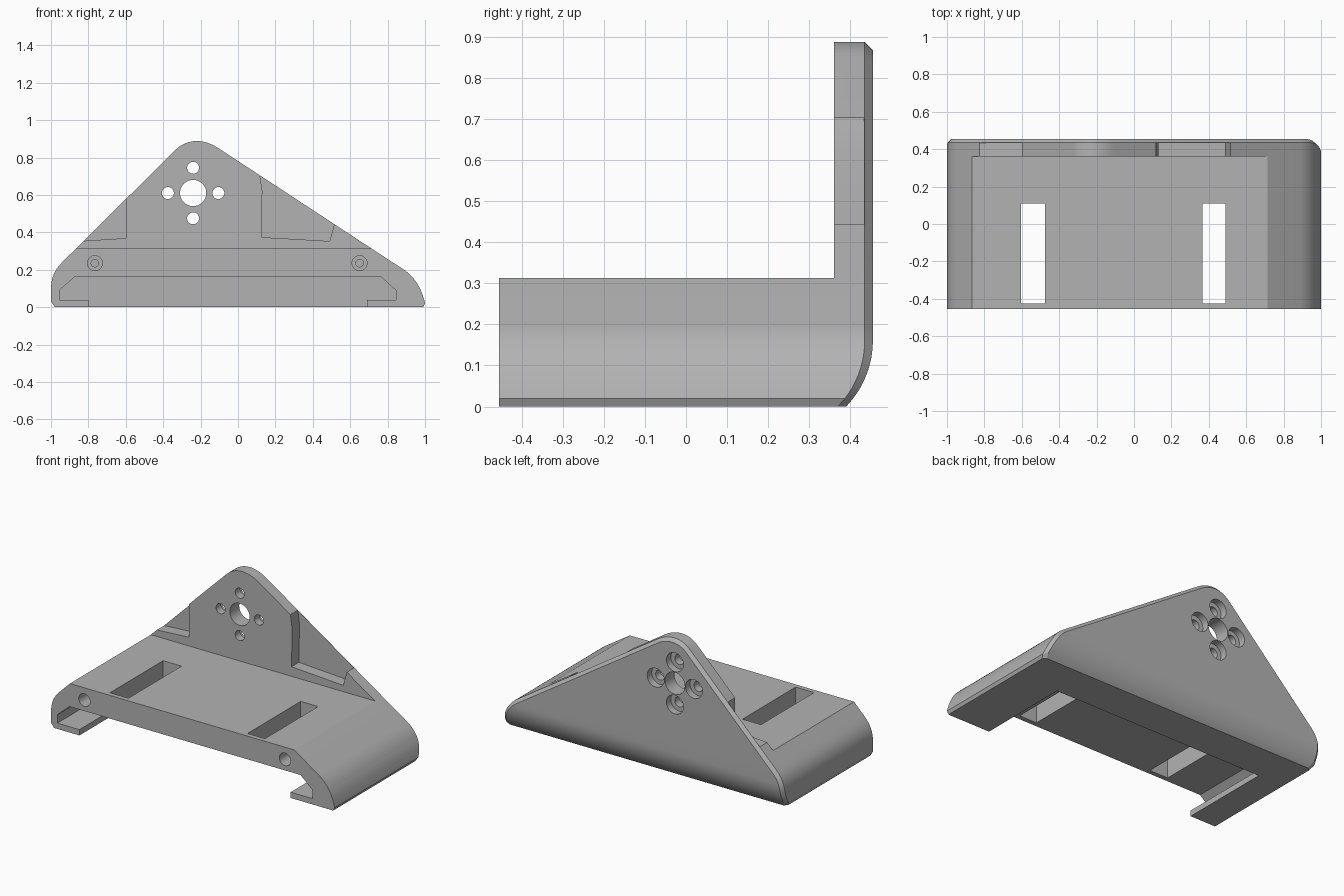
import bpy, bmesh, math
from mathutils import Vector
from mathutils.geometry import interpolate_bezier

if "Cube" in bpy.data.objects:
    bpy.data.objects.remove(bpy.data.objects["Cube"])

FRONT, BACK, PLATE, CHAMFER, DECK = -0.455, 0.455, 0.36, 0.02, 0.313

grey = bpy.data.materials.new("plain grey")
grey.use_nodes = True
colour = (0.45, 0.45, 0.45, 1)
grey.diffuse_color = colour
grey.node_tree.nodes["Principled BSDF"].inputs["Base Color"].default_value = colour


def make_object(name, bm):
    bmesh.ops.recalc_face_normals(bm, faces=bm.faces)
    mesh = bpy.data.meshes.new(name)
    bm.to_mesh(mesh)
    bm.free()
    mesh.materials.append(grey)
    obj = bpy.data.objects.new(name, mesh)
    bpy.context.collection.objects.link(obj)
    return obj


def extrude_outline(bm, points, y0, y1):
    """Extrude an x-z outline along y and return the far cap."""
    face = bm.faces.new([bm.verts.new((x, y0, z)) for x, z in points])
    cap = bmesh.ops.extrude_face_region(bm, geom=[face], use_keep_orig=True)["geom"]
    bmesh.ops.translate(bm, vec=(0, y1 - y0, 0),
                        verts=[v for v in cap if isinstance(v, bmesh.types.BMVert)])
    return next(f for f in cap if isinstance(f, bmesh.types.BMFace))


def curve(a, b, c, d, steps):
    pts = interpolate_bezier(*[Vector((x, z, 0)) for x, z in (a, b, c, d)], steps)
    return [(p.x, p.y) for p in pts]


def cut(name, points, y0, y1):
    """Subtract an extruded outline from the bracket."""
    bm = bmesh.new()
    extrude_outline(bm, points, y0, y1)
    cutter = make_object(name, bm)
    cutter.hide_render = True
    mod = bracket.modifiers.new(name, "BOOLEAN")
    mod.operation, mod.solver, mod.object = "DIFFERENCE", "EXACT", cutter
    bpy.ops.object.modifier_apply(modifier=name)
    bpy.data.objects.remove(cutter)


def box(x0, x1, z0, z1):
    return [(x0, z0), (x1, z0), (x1, z1), (x0, z1)]


def circle(x, z, r, n=32):
    return [(x + r * math.cos(math.tau * i / n), z + r * math.sin(math.tau * i / n))
            for i in range(n)]


# Overall silhouette, continued below the floor so the chamfer is trimmed cleanly
outline = [(-0.98, -0.1), (-0.98, 0), (-1, 0.03)]
outline += curve((-1, 0.09), (-1, 0.155), (-0.985, 0.195), (-0.94, 0.24), 9)
outline += curve((-0.335, 0.84), (-0.27, 0.905), (-0.18, 0.9), (-0.105, 0.85), 13)
outline += curve((0.89, 0.198), (0.95, 0.158), (0.985, 0.09), (1, 0.02), 10)
outline += [(0.99, 0), (0.99, -0.1)]

bm = bmesh.new()
cap = extrude_outline(bm, outline, FRONT, BACK - CHAMFER)
bmesh.ops.recalc_face_normals(bm, faces=bm.faces)
bmesh.ops.inset_region(bm, faces=[cap], thickness=CHAMFER, use_even_offset=True)
bmesh.ops.translate(bm, vec=(0, CHAMFER, 0), verts=cap.verts)


def slice_at(z, trim=False):
    return bmesh.ops.bisect_plane(bm, geom=bm.verts[:] + bm.edges[:] + bm.faces[:],
                                  plane_co=(0, 0, z), plane_no=(0, 0, 1), clear_inner=trim)


# Flat underside, then slices that carry the rounded lower back edge
rim = slice_at(0, True)["geom_cut"]
bmesh.ops.holes_fill(bm, edges=[e for e in bm.edges if e.is_boundary], sides=0)
ROUND_TOP, RADIUS = 0.16, 0.229
for i in range(1, 11):
    slice_at(ROUND_TOP * i / 10)
for v in bm.verts:
    if v.co.y > 0.4 and v.co.z < ROUND_TOP:
        v.co.y -= RADIUS - math.sqrt(RADIUS ** 2 - (ROUND_TOP - v.co.z) ** 2)
bmesh.ops.triangulate(bm, faces=bm.faces[:])
bracket = make_object("bracket", bm)
bpy.context.view_layer.objects.active = bracket
bracket.select_set(True)

# Deck in front of the upright plate
cut("deck_space", box(-1.2, 1.2, DECK, 1.2), -0.6, PLATE)

# Pockets on both sides of the mounting boss
cut("pocket_right", [(-0.602, 1), (-0.597, 0.369), (-0.83, 0.354), (-1.2, 0.335), (-1.2, 1)],
    0.3, BACK - CHAMFER - 0.001)
cut("pocket_left", [(0.1, 1), (0.117, 0.706), (0.13, 0.62), (0.125, 0.374), (0.49, 0.353),
                    (0.515, 0.444), (0.6, 0.75), (0.6, 1)], 0.3, BACK - CHAMFER - 0.001)

# Sliding channel under the deck with its narrower floor opening
CHANNEL_END = 0.145
cut("channel", [(-0.955, 0.037), (-0.955, 0.09), (-0.87, 0.165),
                (0.76, 0.165), (0.845, 0.09), (0.845, 0.037)], -0.6, CHANNEL_END)
cut("floor_opening", box(-0.8, 0.69, -0.1, 0.08), -0.6, CHANNEL_END)

# Strap slots through the deck
for x0, x1 in ((-0.605, -0.475), (0.365, 0.488)):
    cut("strap_slot", box(x0, x1, 0.1, 0.5), -0.425, 0.11)

# Stepped screw holes in the front edge
for x in (-0.765, 0.65):
    cut("screw_hole", circle(x, 0.235, 0.04), -0.6, -0.3)
    cut("screw_pilot", circle(x, 0.235, 0.02), -0.35, -0.2)

# Shaft hole and four counterbored bolt holes
cx, cz, spread = -0.24, 0.61, 0.135
cut("shaft_hole", circle(cx, cz, 0.07, 48), 0.2, 0.6)
for dx, dz in ((1, 0), (-1, 0), (0, 1), (0, -1)):
    x, z = cx + dx * spread, cz + dz * spread
    cut("bolt_hole", circle(x, z, 0.032), 0.2, 0.6)
    cut("bolt_counterbore", circle(x, z, 0.06), 0.41, 0.6)

bpy.ops.object.shade_smooth_by_angle(angle=math.radians(25))
